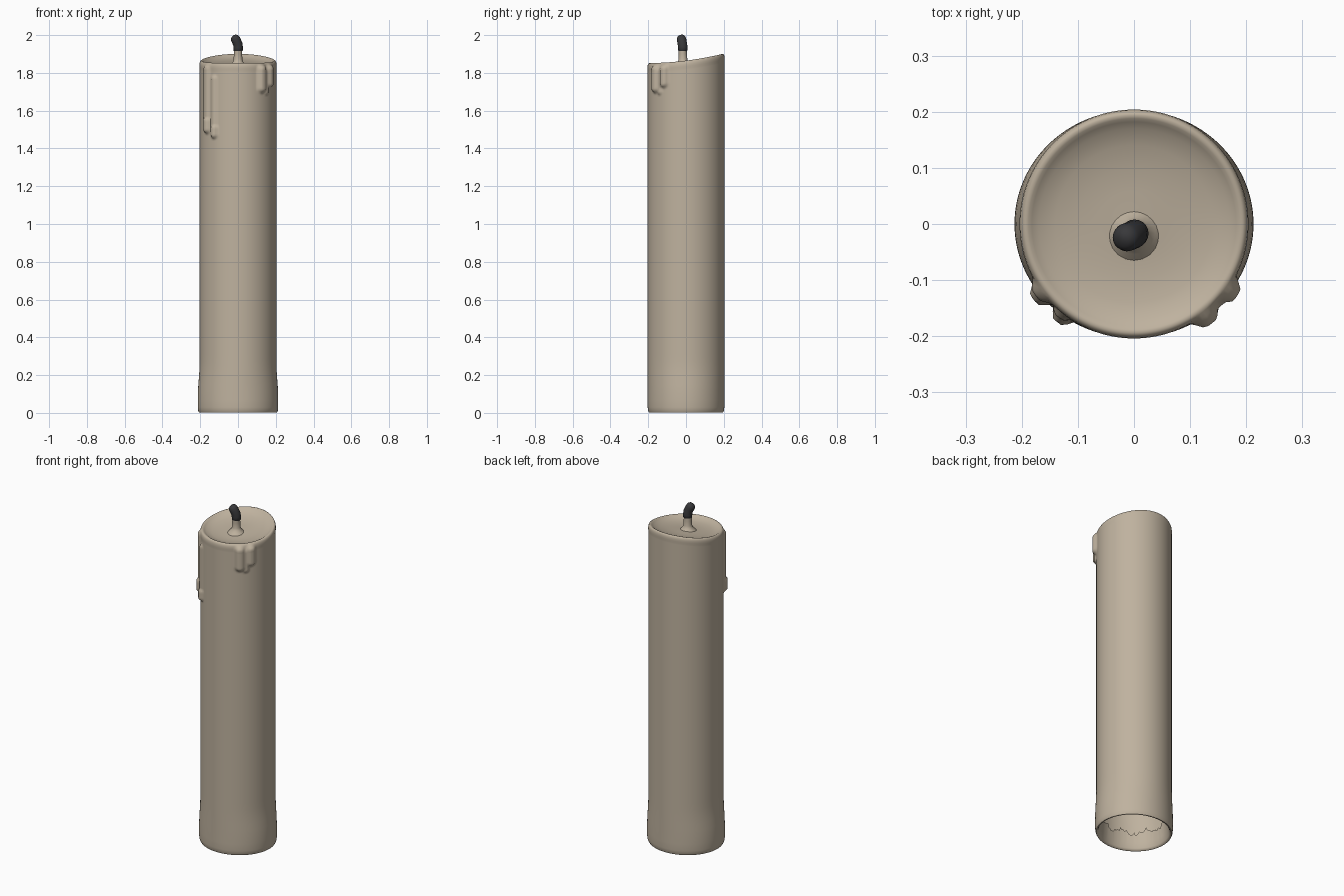
import bpy, bmesh, math, random
from mathutils import Vector

if "Cube" in bpy.data.objects:
    bpy.data.objects.remove(bpy.data.objects["Cube"])

random.seed(4)
SEG = 160


def material(name, rgb):
    m = bpy.data.materials.new(name)
    m.diffuse_color = (*rgb, 1)
    m.use_nodes = True
    m.node_tree.nodes["Principled BSDF"].inputs["Base Color"].default_value = m.diffuse_color
    return m


wax = material("beige wax", (0.52, 0.445, 0.345))
char = material("charred black", (0.04, 0.04, 0.043))


def smooth(a, b, v):
    t = min(1, max(0, (v - a) / (b - a)))
    return t * t * (3 - 2 * t)


def loft(name, rings, mats, cap_start=False, cap_end=False, angle=60):
    """Skin a list of vertex rings into a smooth object."""
    bm = bmesh.new()
    vr = [[bm.verts.new(p) for p in ring] for ring in rings]
    for a, b in zip(vr, vr[1:]):
        n = len(a)
        for i in range(n):
            j = (i + 1) % n
            bm.faces.new((a[i], a[j], b[j], b[i]))
    if cap_start:
        bm.faces.new(vr[0][::-1])
    if cap_end:
        bm.faces.new(vr[-1])
    me = bpy.data.meshes.new(name)
    bm.to_mesh(me)
    bm.free()
    for m in mats:
        me.materials.append(m)
    ob = bpy.data.objects.new(name, me)
    bpy.context.collection.objects.link(ob)
    bpy.context.view_layer.objects.active = ob
    ob.select_set(True)
    bpy.ops.object.shade_smooth_by_angle(angle=math.radians(angle))
    ob.select_set(False)
    return ob


# wax runs: angle (degrees), top z, bottom z, half width, height
RUNS = [(216, 1.83, 1.53, 0.025, 0.013), (231, 1.78, 1.50, 0.020, 0.011),
        (217, 1.55, 1.505, 0.025, 0.021), (232, 1.51, 1.475, 0.022, 0.019),
        (308, 1.83, 1.73, 0.027, 0.021), (325, 1.83, 1.755, 0.026, 0.020),
        (317, 1.82, 1.71, 0.018, 0.010)]


def drip(ang, z):
    h = 0
    for deg, top, bot, w, height in RUNS:
        da = (ang - math.radians(deg) + math.pi) % (2 * math.pi) - math.pi
        dz = max(0, z - top, bot - z)
        d = math.hypot(da * 0.205, dz) / w
        if d < 1.25:
            h = max(h, height * (1 - smooth(0.35, 1.25, d)))
    return h


def foot(ang, z):
    # swelling at the foot, strongest to the left and right
    return 0.010 * math.cos(ang) ** 2 * smooth(0.27, 0.08, z) if z < 0.08 else \
        0.010 * math.cos(ang) ** 2 * (1 - smooth(0.08, 0.27, z))


def top_offset(x, y, z):
    # slanted, slightly curved upper end
    return (0.125 * y + 0.3 * y * y) * smooth(1.35, 1.85, z)


# candle body: torn inner lip, rounded foot, wall with drips, rounded rim, dished top
profile = [(0.176, 0.11), (0.180, 0.05), (0.184, 0.015), (0.190, 0.004),
           (0.197, 0.003), (0.201, 0.012), (0.203, 0.03)]
profile += [(0.203, 0.03 + 0.04 * i) for i in range(1, 35)]
profile += [(0.203, 1.40 + 0.008 * i) for i in range(1, 54)]
profile += [(0.204, 1.834), (0.204, 1.845), (0.2025, 1.855), (0.199, 1.862),
            (0.194, 1.865), (0.188, 1.864), (0.182, 1.860), (0.17, 1.853),
            (0.14, 1.846), (0.10, 1.843), (0.06, 1.843), (0.03, 1.845), (0.004, 1.845)]
rings = []
for k, (r, z) in enumerate(profile):
    ring = []
    for i in range(SEG):
        a = 2 * math.pi * i / SEG
        zz, rr = z, r
        if k == 0:
            zz += 0.014 * math.sin(9 * a) + random.uniform(-0.012, 0.012)
        if z < 0.3:
            rr += foot(a, z)
        if r > 0.2 and z > 1.4:
            rr += drip(a, z)
        x, y = rr * math.cos(a), rr * math.sin(a)
        ring.append((x, y, zz + top_offset(x, y, z)))
    rings.append(ring)
loft("candle_body", rings, [wax], cap_end=True)


def tube(name, path, mat, n=20):
    """Round tube along (x, y, z, radius) points."""
    pts = [Vector(p[:3]) for p in path]
    rings = []
    for i, p in enumerate(pts):
        t = (pts[min(i + 1, len(pts) - 1)] - pts[max(i - 1, 0)]).normalized()
        u = Vector((0, 1, 0)).cross(t).normalized()
        v = t.cross(u)
        rings.append([p + path[i][3] * (u * math.cos(2 * math.pi * j / n) +
                      v * math.sin(2 * math.pi * j / n)) for j in range(n)])
    return loft(name, rings, [mat], True, True)


# wax coated lower wick with a flared foot
tube("wick_base", [(0, -0.016, 1.835, 0.05), (0, -0.016, 1.848, 0.038),
                   (0, -0.016, 1.858, 0.028), (0, -0.016, 1.872, 0.023),
                   (0, -0.017, 1.90, 0.022), (0, -0.018, 1.925, 0.022)], wax)

# burnt wick, bent to the left and front
tube("burnt_wick", [(0.001, -0.017, 1.914, 0.020), (0.001, -0.017, 1.918, 0.0245),
                    (0.001, -0.017, 1.935, 0.025), (-0.001, -0.019, 1.952, 0.025),
                    (-0.008, -0.022, 1.968, 0.025), (-0.014, -0.024, 1.980, 0.025),
                    (-0.018, -0.025, 1.989, 0.022), (-0.021, -0.026, 1.995, 0.015),
                    (-0.023, -0.027, 1.998, 0.006)], char)
